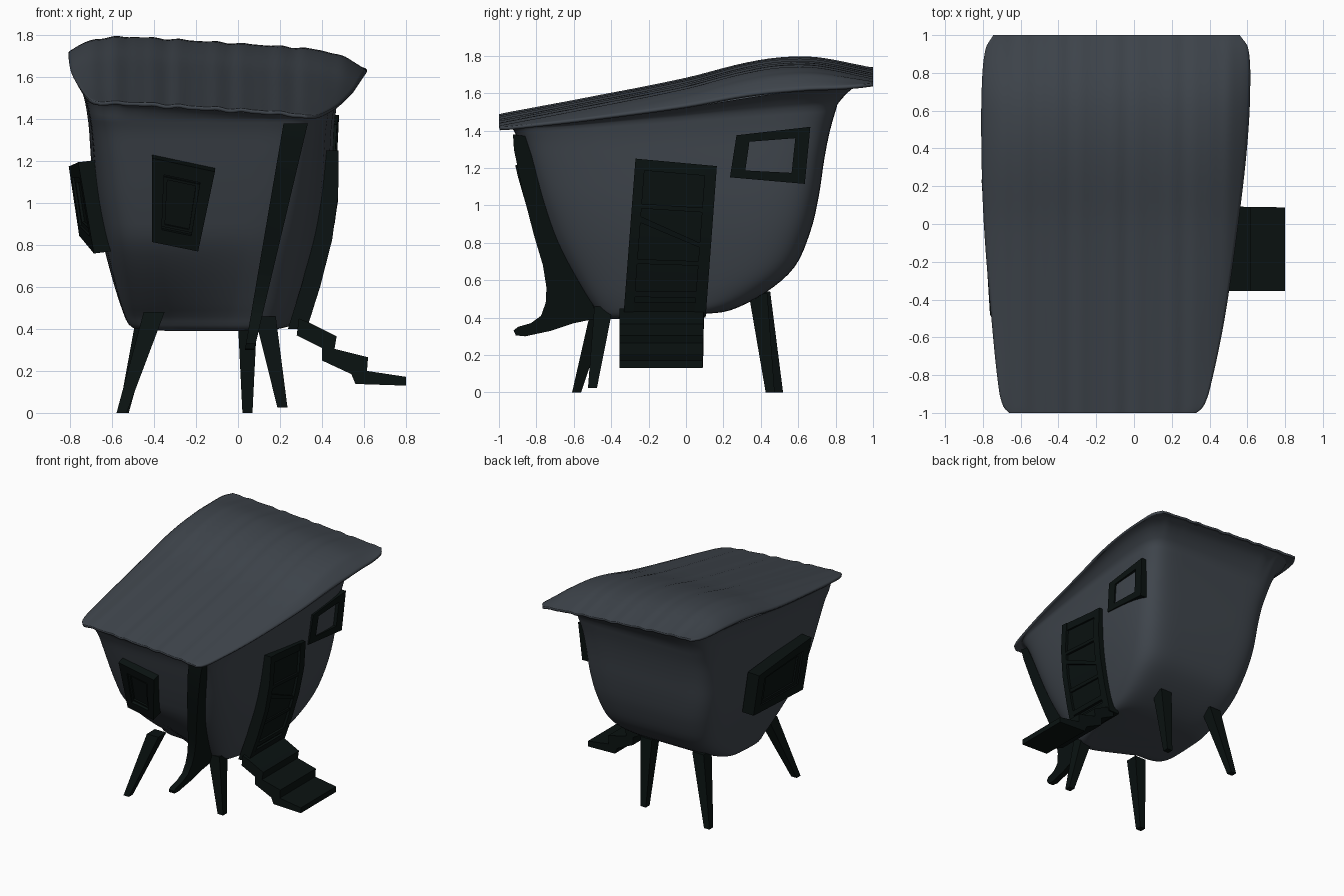
import bpy, bmesh, math
from mathutils import Vector as V

if "Cube" in bpy.data.objects:
    bpy.data.objects.remove(bpy.data.objects["Cube"])


def material(name, rgb):
    m = bpy.data.materials.new(name)
    m.diffuse_color = (*rgb, 1)
    m.use_nodes = True
    m.node_tree.nodes["Principled BSDF"].inputs["Base Color"].default_value = m.diffuse_color
    return m


SLATE = material("slate", (0.05, 0.06, 0.073))
DARK = material("dark_wood", (0.003, 0.006, 0.0055))


def finish(name, bm, mat, angle=35):
    bmesh.ops.recalc_face_normals(bm, faces=bm.faces)
    me = bpy.data.meshes.new(name)
    bm.to_mesh(me)
    bm.free()
    ob = bpy.data.objects.new(name, me)
    bpy.context.collection.objects.link(ob)
    me.materials.append(mat)
    bpy.ops.object.select_all(action='DESELECT')
    ob.select_set(True)
    bpy.context.view_layer.objects.active = ob
    bpy.ops.object.shade_smooth_by_angle(angle=math.radians(angle))
    return ob


def lerp(a, b, t):
    return a + (b - a) * t


def curve(pts, x):
    """Smooth interpolation through (x, value) points."""
    n = len(pts)
    i = max(0, min(n - 2, sum(p[0] <= x for p in pts) - 1))

    def slope(k):
        a, b = pts[max(k - 1, 0)], pts[min(k + 1, n - 1)]
        return (b[1] - a[1]) / (b[0] - a[0])
    (x0, y0), (x1, y1) = pts[i], pts[i + 1]
    h = x1 - x0
    t = (x - x0) / h
    return (y0 * (1 + 2 * t) * (1 - t) ** 2 + slope(i) * h * t * (1 - t) ** 2
            + y1 * t * t * (3 - 2 * t) + slope(i + 1) * h * t * t * (t - 1))


# Roof surface: left edge, right edge, ridge height and edge droop along y
LEFT = [(-1, -.66), (-.97, -.69), (-.88, -.715), (-.5, -.755), (0, -.795), (.4, -.808), (.75, -.805), (.93, -.785), (1, -.745)]
RIGHT = [(-1, .33), (-.97, .365), (-.88, .40), (-.5, .48), (0, .552), (.4, .598), (.7, .615), (.93, .605), (1, .56)]
TOP = [(-1, 1.492), (-.5, 1.588), (0, 1.688), (.3, 1.766), (.5, 1.799), (.7, 1.799), (1, 1.738)]
DROOP = [(-1, .01), (-.5, .045), (0, .075), (.5, .105), (.75, .08), (1, .005)]


def roof_point(s, y):
    x = lerp(curve(LEFT, y), curve(RIGHT, y), (s + 1) / 2)
    ripple = (.003 * math.sin(x * 41) + .002 * math.sin(x * 63 + 1)) * (1 - abs(s) ** 6)
    return V((x, y, curve(TOP, y) - .065 * (x + .65) - curve(DROOP, y) * abs(s) ** 7 + ripple))


# Roof slab
bm = bmesh.new()
NU, NV = 64, 48
ss = [math.sin(math.pi / 2 * (2 * i / NU - 1)) * .3 + .7 * (2 * i / NU - 1) for i in range(NU + 1)]
ys = [math.sin(math.pi / 2 * (2 * j / NV - 1)) for j in range(NV + 1)]
grid = [[bm.verts.new(roof_point(s, y)) for s in ss] for y in ys]
for j in range(NV):
    for i in range(NU):
        bm.faces.new((grid[j][i], grid[j][i + 1], grid[j + 1][i + 1], grid[j + 1][i]))
roof = finish("roof", bm, SLATE, 50)
mod = roof.modifiers.new("thickness", 'SOLIDIFY')
mod.thickness = .018
mod.offset = -1

# Body: rounded rings (y front, z front, y back, z back, left/right at front, left/right at back)
LEVELS = [
    (-.36, .40, .10, .42, -.42, .10, -.43, .20),
    (-.49, .395, .24, .44, -.49, .15, -.52, .28),
    (-.55, .46, .42, .53, -.53, .19, -.56, .33),
    (-.62, .60, .58, .67, -.565, .235, -.605, .38),
    (-.71, .80, .665, .86, -.61, .285, -.655, .425),
    (-.785, 1.0, .71, 1.05, -.645, .325, -.69, .45),
    (-.85, 1.2, .74, 1.25, -.67, .355, -.705, .46),
    (-.89, 1.33, .77, 1.40, -.685, .375, -.715, .465),
    (-.92, 1.40, .81, 1.54, -.695, .39, -.735, .48)]


def ring(level, power, n=128):
    yf, zf, yb, zb, lf, rf, lb, rb = level
    # low front edge runs further back on the left side
    skew = .22 * max(0, min(1, (.85 - zf) / .4)) ** 1.5
    out = []
    for k in range(n):
        c, s = math.cos(2 * math.pi * k / n), math.sin(2 * math.pi * k / n)
        sx = math.copysign(abs(c) ** power, c)
        sy = math.copysign(abs(s) ** power, s)
        f = (sy + 1) / 2
        w = 1 - (1 - f) ** 2.2
        front = yf + skew * min(1, .75 * (1 - sx))
        out.append((V((lerp(lerp(lf, lb, w), lerp(rf, rb, w), (sx + 1) / 2),
                       lerp(front, yb, f), lerp(zf, zb, f))), sx, sy))
    return out


columns = [list(enumerate(c)) for c in zip(*LEVELS)]
rings = [ring([curve(c, i / 4) for c in columns], lerp(.4, .22, i / 32)) for i in range(33)]
eave = [roof_point(sx * .99, sy * .98) - V((0, 0, .018)) for _, sx, sy in rings[-1]]
rings = [[p for p, _, _ in r] for r in rings]
for t in (.12, .28, .5, .75):
    rings.append([V((lerp(p.x, e.x, t), lerp(p.y, e.y, t), lerp(p.z, e.z, 1 - (1 - t) ** 1.9)))
                  for p, e in zip(rings[32], eave)])
bm = bmesh.new()
vr = [[bm.verts.new(p) for p in r] for r in rings + [eave]]
for a, b in zip(vr, vr[1:]):
    for k in range(len(a)):
        m = (k + 1) % len(a)
        bm.faces.new((a[k], a[m], b[m], b[k]))
bm.faces.new(vr[0])
finish("body", bm, SLATE, 60)


def plate(bm, patch, corners, n, d0, d1, rows=1):
    """Slab on a wall patch; corners run bottom-left, bottom-right, top-right, top-left."""
    bl, br, tr, tl = [V(c) for c in corners]
    loops = []
    for i in range(rows + 1):
        t = i / rows
        l, r = patch(*bl.lerp(tl, t)), patch(*br.lerp(tr, t))
        loops.append([bm.verts.new(p) for p in (l + n * d0, r + n * d0, r + n * d1, l + n * d1)])
    for a, b in zip(loops, loops[1:]):
        for k in range(4):
            m = (k + 1) % 4
            bm.faces.new((a[k], a[m], b[m], b[k]))
    bm.faces.new(loops[0])
    bm.faces.new(loops[-1])


def box(a0, a1, b0, b1):
    return [(a0, b0), (a1, b0), (a1, b1), (a0, b1)]


def frame(bm, patch, n, wa, wb, d0, d1, o=0):
    for c in ([(o, o), (1 - o, o), (1 - wa, wb), (wa, wb)], [(wa, 1 - wb), (1 - wa, 1 - wb), (1 - o, 1 - o), (o, 1 - o)],
              [(o, o), (wa, wb), (wa, 1 - wb), (o, 1 - o)], [(1 - wa, wb), (1 - o, o), (1 - o, 1 - o), (1 - wa, 1 - wb)]):
        plate(bm, patch, c, n, d0, d1)


def quad(bl, br, tr, tl):
    bl, br, tr, tl = map(V, (bl, br, tr, tl))
    return lambda a, b: bl.lerp(br, a).lerp(tl.lerp(tr, a), b)


# Windows: frame plus a recessed panel, the right one is open
WINDOWS = {
    "front_window": (quad((-.41, -.745, .83), (-.19, -.735, .785), (-.11, -.845, 1.165), (-.41, -.86, 1.23)),
                     V((0, -.96, -.28)), .2, .17, .055, True),
    "left_window": (quad((-.715, .24, .85), (-.645, -.48, .765), (-.72, -.48, 1.2), (-.765, .24, 1.18)),
                    V((-.98, -.12, -.12)), .13, .17, .043, True),
    "right_window": (quad((.43, .235, 1.15), (.44, .635, 1.115), (.455, .665, 1.42), (.445, .27, 1.375)),
                     V((1, 0, 0)), .19, .18, .027, False)}
for name, (patch, n, wa, wb, d, closed) in WINDOWS.items():
    bm = bmesh.new()
    frame(bm, patch, n, wa, wb, -.05, d)
    if closed:
        plate(bm, patch, box(wa * .9, 1 - wa * .9, wb * .9, 1 - wb * .9), n, -.05, d - .025)
        frame(bm, patch, n, wa + .06, wb + .06, -.03, d - .012, wa)
    finish(name, bm, DARK, 20)

# Door: bent boards following the wall
DOOR_X = [(.38, .27), (.5, .315), (.7, .365), (.93, .42), (1.25, .43)]


def door(a, b):
    z = lerp(.40, lerp(1.25, 1.21, a), b)
    return V((curve(DOOR_X, z), lerp(lerp(-.335, -.27, b), lerp(.105, .165, b), a), z))


bm = bmesh.new()
X = V((1, 0, 0))
plate(bm, door, box(.05, .95, 0, .97), X, -.04, .03, 4)
for c in (box(0, .12, 0, 1), box(.86, 1, 0, 1)):
    plate(bm, door, c, X, -.04, .05, 4)
for c in (box(.1, .88, .93, 1), box(.1, .88, 0, .1), box(.12, .86, .13, .17), box(.12, .86, .34, .37),
          box(.12, .86, .69, .72), [(.12, .60), (.86, .46), (.86, .49), (.12, .64)]):
    plate(bm, door, c, X, -.04, .045)
finish("door", bm, DARK, 20)


def extruded(name, outline, to_points, angle=20):
    """Solid between two copies of an outline."""
    bm = bmesh.new()
    a, b = zip(*[[bm.verts.new(q) for q in to_points(*p)] for p in outline])
    bm.faces.new(a)
    bm.faces.new(b[::-1])
    for k in range(len(a)):
        m = (k + 1) % len(a)
        bm.faces.new((a[k], b[k], b[m], a[m]))
    finish(name, bm, DARK, angle)


# Stairs
extruded("stairs", [(.29, .45), (.34, .43), (.47, .365), (.46, .305), (.62, .265), (.615, .20), (.80, .172), (.80, .13),
                    (.56, .138), (.54, .185), (.40, .25), (.40, .31), (.28, .37)],
         lambda x, z: (V((x, -.355, z)), V((x, lerp(.10, .085, x), z))))


# Corner post sweeping into a curled foot
def post(y, z):
    t = (z - .3) / 1.08
    x, w = lerp(.055, .275, t), lerp(.022, .058, t)
    return V((x - w, y, z)), V((x + w, y, z))


extruded("corner_post", [(-.925, 1.38), (-.92, 1.3), (-.875, 1.08), (-.81, .83), (-.765, .68), (-.746, .56), (-.75, .48),
                         (-.775, .41), (-.83, .37), (-.90, .35), (-.922, .33), (-.91, .305), (-.86, .30), (-.72, .33),
                         (-.6, .37), (-.48, .395), (-.50, .48), (-.58, .64), (-.70, .9), (-.77, 1.1), (-.86, 1.37)],
         post, 40)

# Legs: tapered posts (top centre, foot centre)
LEGS = {"front_left_leg": ((-.40, -.45, .48), (-.555, -.585, 0)),
        "front_right_leg": ((.13, -.44, .46), (.212, -.5, .025)),
        "back_left_leg": ((-.42, .40, .54), (-.545, .495, 0)),
        "back_right_leg": ((.045, .385, .53), (.045, .45, 0))}
for name, (top, foot) in LEGS.items():
    bm = bmesh.new()
    ends = []
    for c, r in ((top, .05), (foot, .024)):
        ends.append([bm.verts.new(V(c) + V((r * i, r * j, 0))) for i, j in ((-1, -1), (1, -1), (1, 1), (-1, 1))])
    a, b = ends
    for k in range(4):
        bm.faces.new((a[k], a[(k + 1) % 4], b[(k + 1) % 4], b[k]))
    bm.faces.new(a)
    bm.faces.new(b)
    finish(name, bm, DARK, 20)
